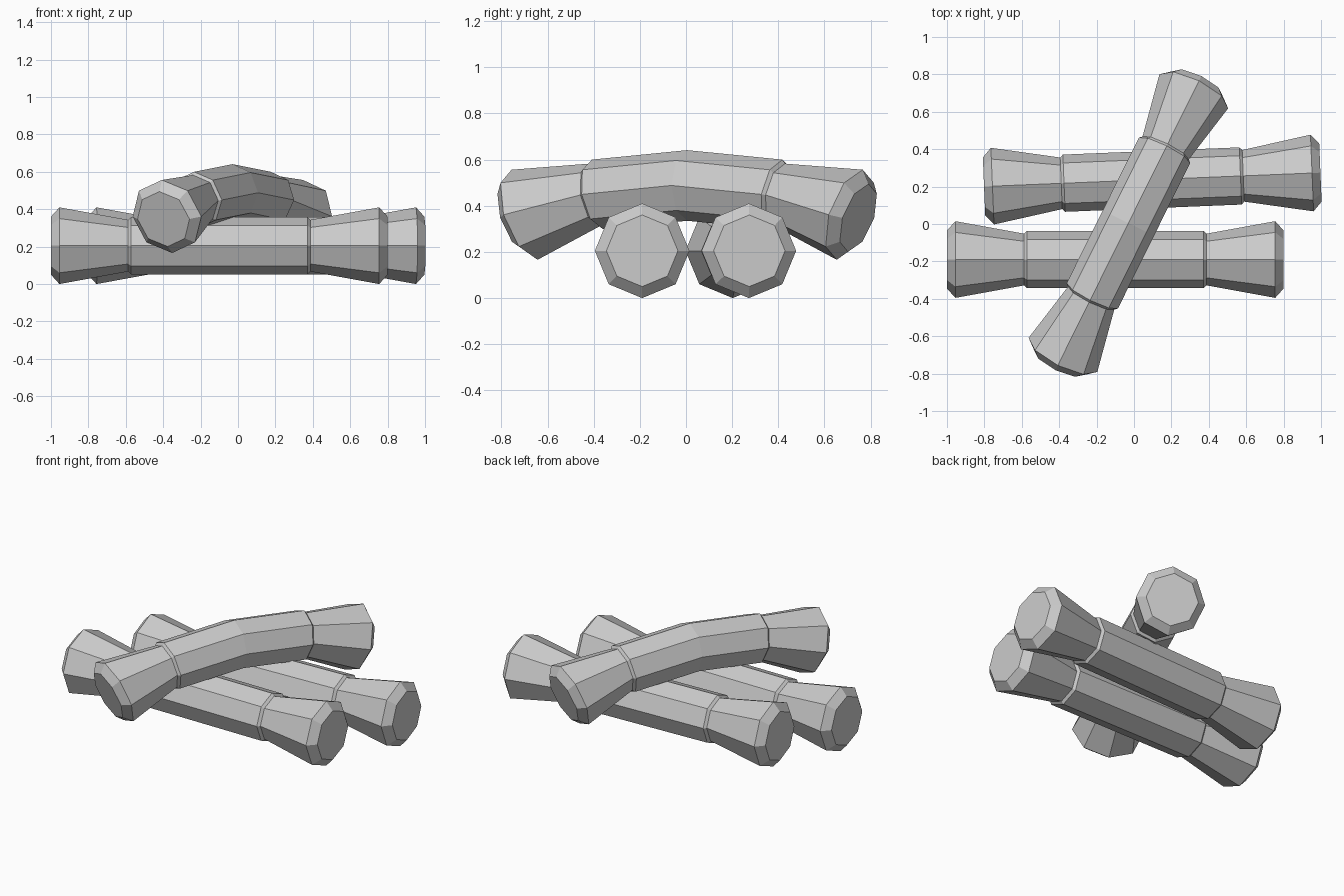
import bpy, bmesh, math
from mathutils import Matrix, Vector

cube = bpy.data.objects.get("Cube")
if cube:
    bpy.data.objects.remove(cube, do_unlink=True)

grey = bpy.data.materials.new("light grey")
grey.use_nodes = True
COLOUR = (0.6, 0.6, 0.6, 1)
grey.diffuse_color = COLOUR
grey.node_tree.nodes["Principled BSDF"].inputs["Base Color"].default_value = COLOUR

SIDES = 8
# Half profile from the middle outwards: (distance along axis, radius)
HALF = [(0, 0.153), (0.472, 0.153), (0.487, 0.138), (0.855, 0.205), (0.9, 0.155)]
PROFILE = [(-s, r) for s, r in reversed(HALF[1:])] + HALF


def roll(name, centre, heading, bend=0.0, stretch=1.0):
    """Octagonal roll with flared, bevelled ends, drooping along a parabola."""
    bm = bmesh.new()
    rings = []
    for s, r in PROFILE:
        s *= stretch
        tilt = math.atan(2 * bend * s)
        up = Vector((math.sin(tilt), 0, math.cos(tilt)))
        mid = Vector((s, 0, -bend * s * s))
        ring = []
        for i in range(SIDES):
            a = math.tau * i / SIDES
            ring.append(bm.verts.new(mid + up * r * math.cos(a)
                                     + Vector((0, r * math.sin(a), 0))))
        rings.append(ring)
    # Side strips
    for a, b in zip(rings, rings[1:]):
        for i in range(SIDES):
            j = (i + 1) % SIDES
            bm.faces.new((a[i], a[j], b[j], b[i]))
    # End caps
    bm.faces.new(rings[0])
    bm.faces.new(rings[-1])
    bmesh.ops.recalc_face_normals(bm, faces=bm.faces)
    mesh = bpy.data.meshes.new(name)
    bm.to_mesh(mesh)
    bm.free()
    mesh.materials.append(grey)
    obj = bpy.data.objects.new(name, mesh)
    obj.matrix_world = Matrix.Translation(centre) @ Matrix.Rotation(heading, 4, 'Z')
    bpy.context.collection.objects.link(obj)


# Two straight rolls side by side, and a bent one draped across them
roll("front_roll", (-0.1, -0.19, 0.205), 0)
roll("back_roll", (0.0975, 0.2375, 0.205), 0.041)
roll("bent_top_roll", (-0.03, 0.005, 0.488), math.radians(63.6), bend=0.205, stretch=0.92)
